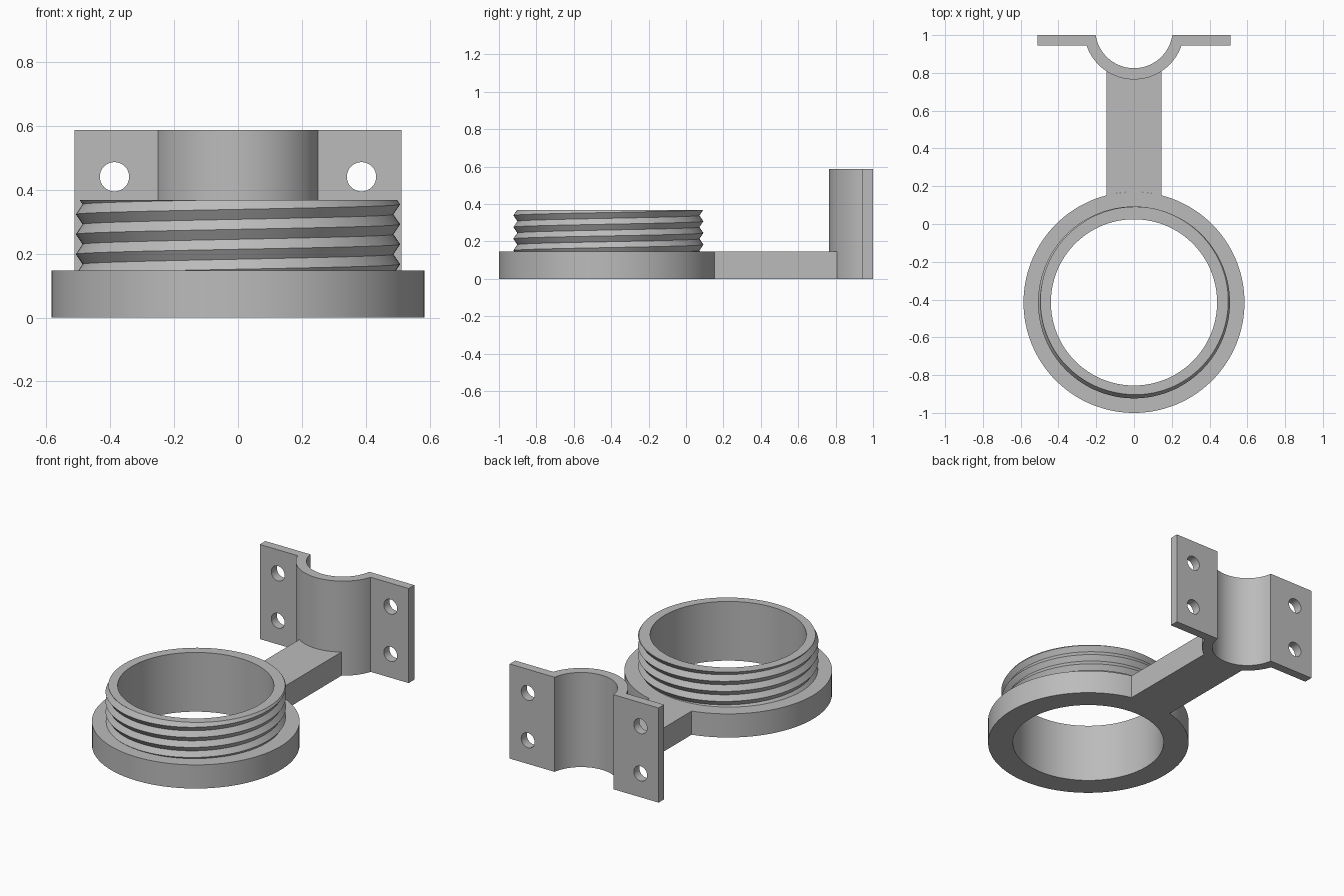
import bpy, bmesh
from math import pi, sin, cos, asin, tau

cube = bpy.data.objects.get("Cube")
if cube:
    bpy.data.objects.remove(cube)

grey = bpy.data.materials.new("plain_grey")
grey.use_nodes = True
colour = (0.5, 0.5, 0.5, 1)
grey.diffuse_color = colour
grey.node_tree.nodes["Principled BSDF"].inputs["Base Color"].default_value = colour

RING_Y, RING_R, BORE_R = -0.415, 0.585, 0.44
BASE_H, COLLAR_TOP = 0.147, 0.368
ROOT_R, CREST_R, PITCH = 0.487, 0.508, 0.0625
CLAMP_Y, CLAMP_IN, CLAMP_OUT, CLAMP_H = 1.03, 0.205, 0.265, 0.588
PLATE_X, PLATE_FRONT, PLATE_BACK = 0.512, 0.945, 1.0
ARM_X = 0.145
STEPS = 128


def finish(name, bm):
    bmesh.ops.recalc_face_normals(bm, faces=bm.faces[:])
    mesh = bpy.data.meshes.new(name)
    bm.to_mesh(mesh)
    bm.free()
    mesh.materials.append(grey)
    obj = bpy.data.objects.new(name, mesh)
    bpy.context.collection.objects.link(obj)
    return obj


def smooth(obj):
    bpy.ops.object.select_all(action='DESELECT')
    obj.select_set(True)
    bpy.context.view_layer.objects.active = obj
    bpy.ops.object.shade_smooth_by_angle(angle=pi / 7)


def prism(name, outline, height):
    """Extrude a plan outline up from the ground."""
    bm = bmesh.new()
    face = bm.faces.new([bm.verts.new((x, y, 0)) for x, y in outline])
    up = bmesh.ops.extrude_face_region(bm, geom=[face], use_keep_orig=True)["geom"]
    for v in up:
        if isinstance(v, bmesh.types.BMVert):
            v.co.z = height
    return finish(name, bm)


def arc(cy, r, start, end, n=40):
    angles = [start + (end - start) * i / n for i in range(n + 1)]
    return [(r * cos(a), cy + r * sin(a)) for a in angles]


def sweep(name, column):
    """Join closed (r, z) columns, one for each step round the ring axis."""
    bm = bmesh.new()
    cols = []
    for j in range(STEPS + 1):
        a = tau * j / STEPS
        cols.append([bm.verts.new((r * cos(a), RING_Y + r * sin(a), z))
                     for r, z in column(j / STEPS)])
    for c, d in zip(cols, cols[1:]):
        for i in range(len(c)):
            k = (i + 1) % len(c)
            bm.faces.new((c[i], d[i], d[k], c[k]))
    bmesh.ops.remove_doubles(bm, verts=bm.verts[:], dist=0.00005)
    bmesh.ops.dissolve_degenerate(bm, edges=bm.edges[:], dist=0.00005)
    return finish(name, bm)


def thread_column(turn):
    """Zigzag thread profile, shifted up by one pitch per turn."""
    crest = 0.292 + PITCH * turn

    def radius(z):
        p = abs(((z - crest) / PITCH + 0.5) % 1 - 0.5) * 2
        return CREST_R + (ROOT_R - CREST_R) * p

    pts = [(BORE_R, BASE_H), (BORE_R, COLLAR_TOP)]
    for k in range(6, -9, -1):
        z = min(max(crest + k * PITCH / 2, BASE_H), COLLAR_TOP)
        pts.append((radius(z), z))
    return pts


# Flat base ring and threaded collar
ring = [(BORE_R, 0), (RING_R, 0), (RING_R, BASE_H), (BORE_R, BASE_H)]
smooth(sweep("base_ring", lambda turn: ring))
smooth(sweep("threaded_collar", thread_column))

# Connecting arm, with ends curved to meet the ring and the clamp
a = asin(ARM_X / RING_R)
b = asin(ARM_X / CLAMP_OUT)
arm = arc(RING_Y, RING_R, pi / 2 + a, pi / 2 - a, 16)
arm += arc(CLAMP_Y, CLAMP_OUT, -pi / 2 + b, -pi / 2 - b, 16)
smooth(prism("connecting_arm", arm, BASE_H))

# Half-round clamp with two side plates
o = asin((CLAMP_Y - PLATE_FRONT) / CLAMP_OUT)
i = asin((CLAMP_Y - PLATE_BACK) / CLAMP_IN)
clamp = [(-PLATE_X, PLATE_BACK), (-PLATE_X, PLATE_FRONT)]
clamp += arc(CLAMP_Y, CLAMP_OUT, -pi + o, -o)
clamp += [(PLATE_X, PLATE_FRONT), (PLATE_X, PLATE_BACK)]
clamp += arc(CLAMP_Y, CLAMP_IN, -i, -pi + i)
bracket = prism("clamp_bracket", clamp, CLAMP_H)

# Four bolt holes
for x in (-0.387, 0.387):
    for z in (CLAMP_H / 4, CLAMP_H * 3 / 4):
        bpy.ops.mesh.primitive_cylinder_add(vertices=32, radius=0.046, depth=0.3,
                                            location=(x, 0.97, z), rotation=(pi / 2, 0, 0))
        cutter = bpy.context.object
        cutter.name = "hole_cutter"
        cutter.hide_render = True
        cutter.data.materials.append(grey)
        bpy.context.view_layer.objects.active = bracket
        mod = bracket.modifiers.new("bolt_hole", 'BOOLEAN')
        mod.operation, mod.object, mod.solver = 'DIFFERENCE', cutter, 'EXACT'
        bpy.ops.object.modifier_apply(modifier=mod.name)
        bpy.data.objects.remove(cutter)
smooth(bracket)
